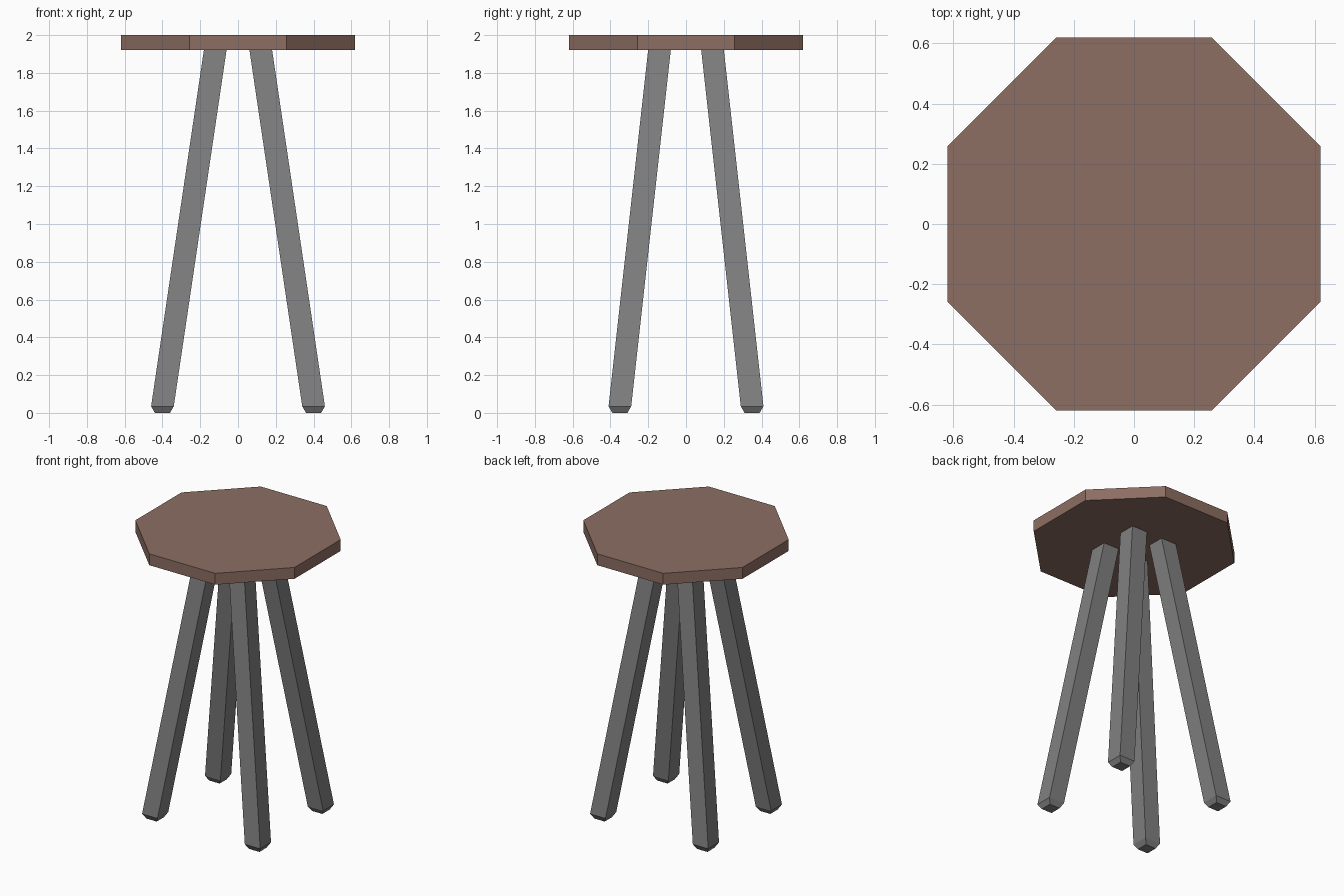
import bpy, bmesh, math

if "Cube" in bpy.data.objects:
    bpy.data.objects.remove(bpy.data.objects["Cube"])

SEAT_APOTHEM, SEAT_BOTTOM, SEAT_TOP = 0.62, 1.92, 2.0
LEG_HALF, TIP_HALF = 0.06, 0.04


def material(name, rgb):
    mat = bpy.data.materials.new(name)
    mat.diffuse_color = (*rgb, 1.0)
    mat.use_nodes = True
    mat.node_tree.nodes["Principled BSDF"].inputs["Base Color"].default_value = mat.diffuse_color
    return mat


def make_leg(name, sx, sy):
    # Square leg lofted through level sections: tapered foot, then splayed shaft
    sections = [
        (0.40, 0.35, 0.0, TIP_HALF),
        (0.40, 0.35, 0.035, LEG_HALF),
        (0.12, 0.14, SEAT_BOTTOM + 0.005, LEG_HALF),
    ]
    bm = bmesh.new()
    rings = []
    for x, y, z, h in sections:
        corners = [(-h, -h), (h, -h), (h, h), (-h, h)]
        rings.append([bm.verts.new((sx * x + dx, sy * y + dy, z)) for dx, dy in corners])
    for low, high in zip(rings, rings[1:]):
        for i in range(4):
            j = (i + 1) % 4
            bm.faces.new((low[i], low[j], high[j], high[i]))
    bm.faces.new(rings[0][::-1])
    bm.faces.new(rings[-1])
    mesh = bpy.data.meshes.new(name)
    bm.to_mesh(mesh)
    bm.free()
    leg = bpy.data.objects.new(name, mesh)
    bpy.context.collection.objects.link(leg)
    return leg


# Octagonal seat with flats facing the axes
bpy.ops.mesh.primitive_cylinder_add(
    vertices=8,
    radius=SEAT_APOTHEM / math.cos(math.pi / 8),
    depth=SEAT_TOP - SEAT_BOTTOM,
    location=(0, 0, (SEAT_TOP + SEAT_BOTTOM) / 2),
    rotation=(0, 0, math.pi / 8),
)
seat = bpy.context.object
seat.name = "seat"
seat.data.materials.append(material("brown_wood", (0.266, 0.156, 0.125)))

# Four splayed legs
leg_grey = material("leg_grey", (0.216, 0.216, 0.216))
for end, sy in (("front", -1), ("back", 1)):
    for side, sx in (("left", -1), ("right", 1)):
        leg = make_leg(f"{end}_{side}_leg", sx, sy)
        leg.data.materials.append(leg_grey)
